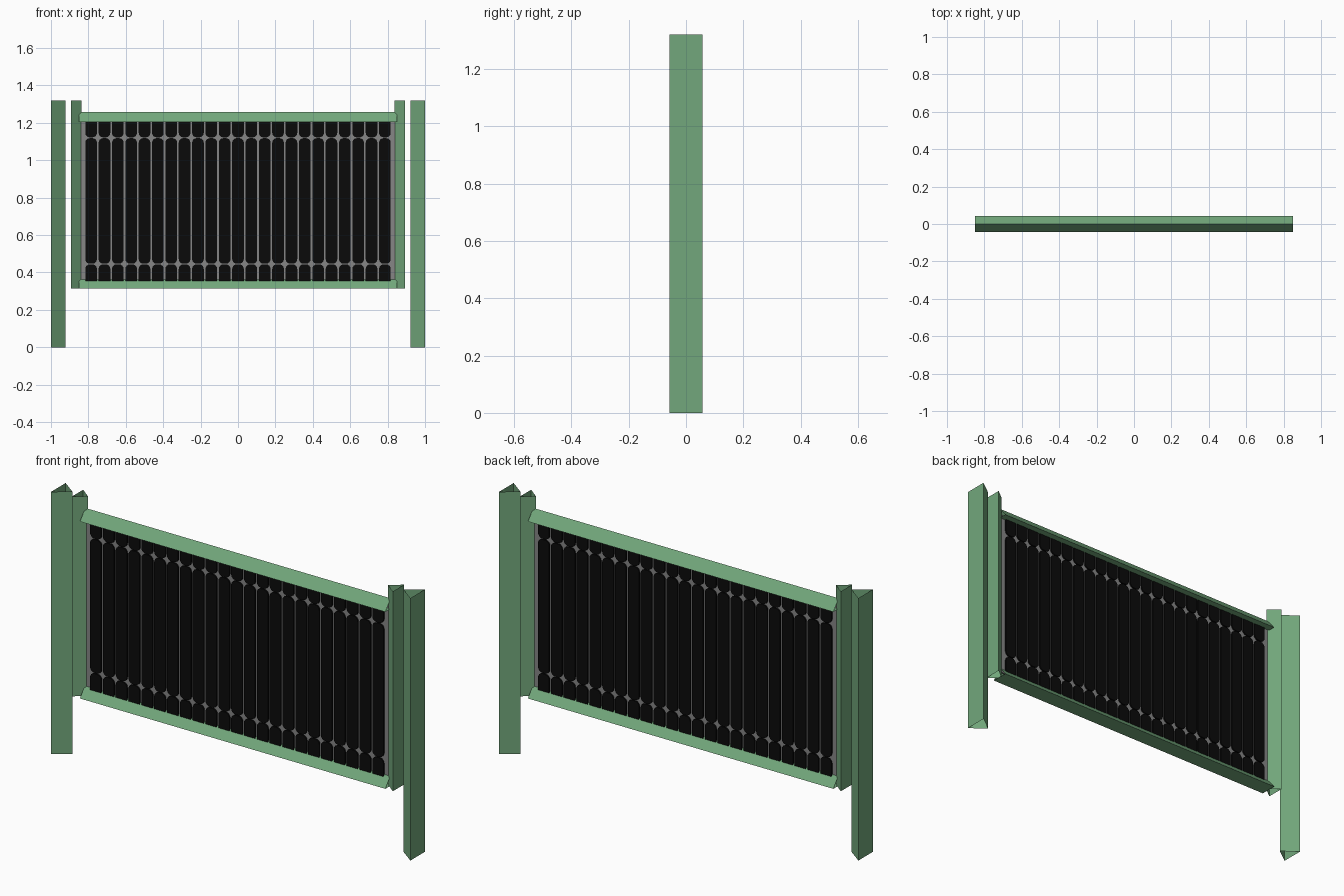
import bpy, math
from mathutils import Vector

if "Cube" in bpy.data.objects:
    bpy.data.objects.remove(bpy.data.objects["Cube"])


def material(name, rgb):
    m = bpy.data.materials.new(name)
    m.diffuse_color = (*rgb, 1)
    m.use_nodes = True
    m.node_tree.nodes["Principled BSDF"].inputs["Base Color"].default_value = m.diffuse_color
    return m


GREEN = material("green paint", (0.17, 0.39, 0.20))
BLACK = material("black metal", (0.003, 0.003, 0.003))
GREY = material("grey metal", (0.24, 0.24, 0.24))


def make(name, verts, faces, mat):
    me = bpy.data.meshes.new(name)
    me.from_pydata(verts, [], faces)
    me.materials.append(mat)
    ob = bpy.data.objects.new(name, me)
    bpy.context.collection.objects.link(ob)
    return ob


def tri_tube(name, section, axis, length):
    """Open-ended three-sided tube swept along an axis."""
    a = [Vector(p) for p in section]
    b = [p + Vector(axis) * length for p in a]
    faces = [(i, (i + 1) % 3, (i + 1) % 3 + 3, i + 3) for i in range(3)]
    return make(name, a + b, faces, GREEN)


# Triangular posts: flat side outward, ridge pointing to the panel
for s, side in ((-1, "left"), (1, "right")):
    for name, xo, xi, hy, z0 in (("outer_post", 1.0, 0.922, 0.058, 0.0),
                                 ("inner_post", 0.893, 0.836, 0.045, 0.315)):
        sec = [(s * xo, -s * hy, z0), (s * xo, s * hy, z0), (s * xi, 0, z0)]
        tri_tube(f"{side}_{name}", sec, (0, 0, 1), 1.32 - z0)

# Triangular rails: ridge upward
for name, z0, z1 in (("bottom_rail", 0.315, 0.367), ("top_rail", 1.205, 1.257)):
    tri_tube(name, [(-0.85, 0.043, z0), (-0.85, -0.043, z0), (-0.85, 0, z1)],
             (1, 0, 0), 1.7)

# Grey core sheet seen through the gaps between slats
bpy.ops.mesh.primitive_cube_add(size=1, location=(0, 0, 0.785))
core = bpy.context.object
core.name = "core_sheet"
core.scale = (1.69, 0.006, 0.88)
core.data.materials.append(GREY)


def slat_outline(x0, x1, z0, z1, round_low, round_high, r=0.024, n=4):
    """Rectangle with rounded corners at the chosen ends."""
    pts = []
    for cx, cz, start, rounded in ((x1, z0, 270, round_low), (x1, z1, 0, round_high),
                                   (x0, z1, 90, round_high), (x0, z0, 180, round_low)):
        if not rounded:
            pts.append((cx, cz))
            continue
        ox = cx - r if cx == x1 else cx + r
        oz = cz - r if cz == z1 else cz + r
        for i in range(n + 1):
            t = math.radians(start + 90 * i / n)
            pts.append((ox + r * math.cos(t), oz + r * math.sin(t)))
    return pts


# Black slats in three rows, running through both sides of the core
PITCH, GAP, HY = 0.0714, 0.009, 0.010
verts, faces = [], []
for c in range(23):
    xc = (c - 11) * PITCH
    x0, x1 = xc - (PITCH - GAP) / 2, xc + (PITCH - GAP) / 2
    for z0, z1, lo, hi in ((0.345, 0.443, False, True),
                           (0.447, 1.118, True, True),
                           (1.122, 1.225, True, False)):
        o = slat_outline(x0, x1, z0, z1, lo, hi)
        k, n = len(verts), len(o)
        verts += [(x, -HY, z) for x, z in o] + [(x, HY, z) for x, z in o]
        faces.append(tuple(range(k, k + n)))
        faces.append(tuple(range(k + 2 * n - 1, k + n - 1, -1)))
        faces += [(k + i, k + n + i, k + n + (i + 1) % n, k + (i + 1) % n)
                  for i in range(n)]
make("panel_slats", verts, faces, BLACK)
